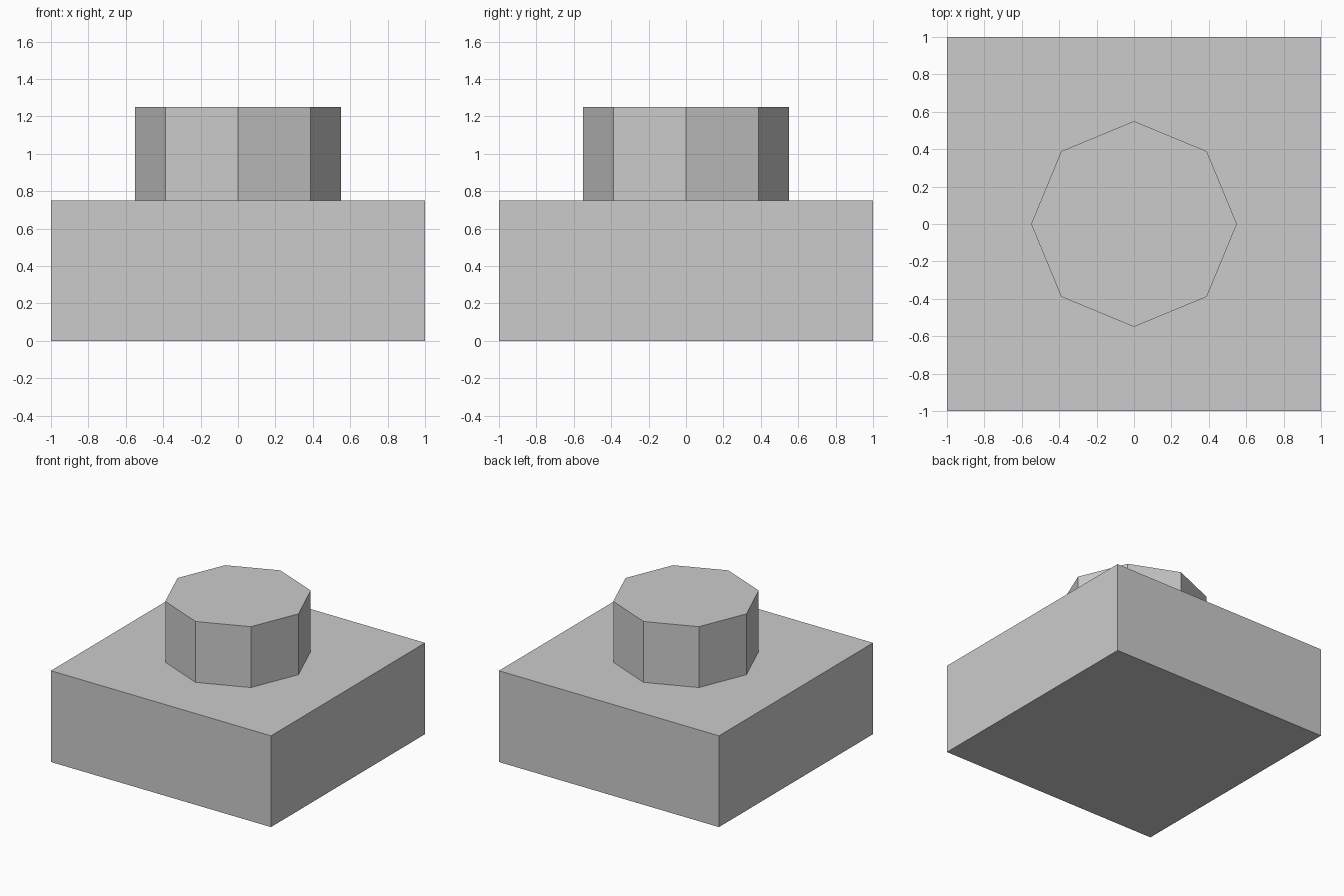
import bpy

cube = bpy.data.objects.get("Cube")
if cube:
    bpy.data.objects.remove(cube, do_unlink=True)

# Single grey material
grey = bpy.data.materials.new("light_grey")
grey.use_nodes = True
colour = (0.6, 0.6, 0.6, 1.0)
grey.diffuse_color = colour
grey.node_tree.nodes["Principled BSDF"].inputs["Base Color"].default_value = colour


def finish(name):
    obj = bpy.context.object
    obj.name = obj.data.name = name
    obj.data.materials.clear()
    obj.data.materials.append(grey)
    return obj


BASE_HEIGHT = 0.75
STUD_HEIGHT = 0.5

# Square base block
bpy.ops.mesh.primitive_cube_add(size=1, location=(0, 0, BASE_HEIGHT / 2))
base = finish("base_block")
base.scale = (2, 2, BASE_HEIGHT)
bpy.ops.object.transform_apply(location=False, rotation=False, scale=True)

# Eight-sided stud with corners on the x and y axes
bpy.ops.mesh.primitive_cylinder_add(
    vertices=8, radius=0.55, depth=STUD_HEIGHT,
    location=(0, 0, BASE_HEIGHT + STUD_HEIGHT / 2))
finish("top_stud")
